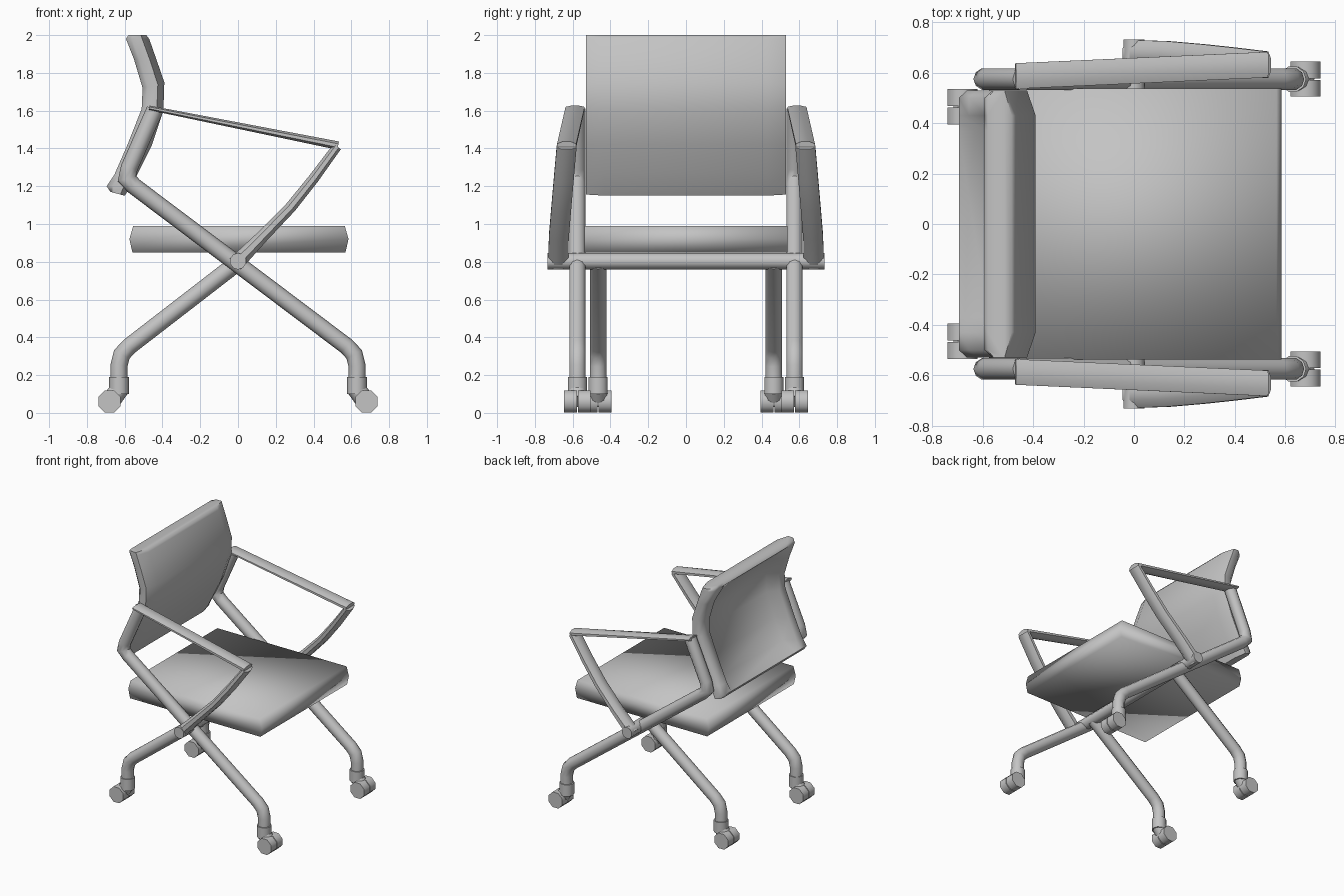
import bpy, bmesh, math
from mathutils import Vector

cube = bpy.data.objects.get("Cube")
if cube:
    bpy.data.objects.remove(cube, do_unlink=True)

grey = bpy.data.materials.new("plain_grey")
grey.use_nodes = True
colour = (0.55, 0.55, 0.55, 1)
grey.diffuse_color = colour
grey.node_tree.nodes["Principled BSDF"].inputs["Base Color"].default_value = colour


def loft(name, rings, angle=50):
    """Skin a list of equal rings, cap both ends and shade smooth."""
    bm = bmesh.new()
    loops = [[bm.verts.new(p) for p in ring] for ring in rings]
    n = len(loops[0])
    for a, b in zip(loops, loops[1:]):
        for i in range(n):
            j = (i + 1) % n
            bm.faces.new((a[i], a[j], b[j], b[i]))
    bm.faces.new(loops[0])
    bm.faces.new(loops[-1])
    bmesh.ops.recalc_face_normals(bm, faces=bm.faces)
    mesh = bpy.data.meshes.new(name)
    bm.to_mesh(mesh)
    bm.free()
    mesh.materials.append(grey)
    obj = bpy.data.objects.new(name, mesh)
    bpy.context.collection.objects.link(obj)
    bpy.ops.object.select_all(action="DESELECT")
    obj.select_set(True)
    bpy.context.view_layer.objects.active = obj
    bpy.ops.object.shade_smooth_by_angle(angle=math.radians(angle))


def sweep(name, path, width, heights, sides=10):
    """Tube along a path lying close to the xz plane, with mitred joints."""
    pts = [Vector(p) for p in path]
    rings = []
    for i, p in enumerate(pts):
        before = p - pts[i - 1] if i else pts[1] - p
        after = pts[i + 1] - p if i + 1 < len(pts) else before.copy()
        before.y = after.y = 0
        before.normalize()
        after.normalize()
        tangent = (before + after).normalized()
        across = Vector((-tangent.z, 0, tangent.x)) / max(0.5, tangent.dot(after))
        ring = []
        for k in range(sides):
            a = math.tau * (k + 0.5) / sides
            ring.append(p + Vector((0, width * math.cos(a), 0)) + across * heights[i] * math.sin(a))
        rings.append(ring)
    loft(name, rings)


def tube(name, path, radius):
    """Round tube of constant radius."""
    sweep(name, path, radius, [radius] * len(path))


def rod(name, centre, radius, y0, y1, sides=8):
    """Straight bar along y."""
    angles = [math.tau * (k + 0.5) / sides for k in range(sides)]
    loft(name, [[(centre[0] + radius * math.cos(a), y, centre[1] + radius * math.sin(a))
                 for a in angles] for y in (y0, y1)])


# Seat cushion: slab with slightly bulging sides, soft shading throughout
loft("seat", [[(0.005 + sx * (0.58 - inset), sy * 0.537, z)
               for sx, sy in ((-1, -1), (1, -1), (1, 1), (-1, 1))]
              for z, inset in ((0.85, 0.016), (0.92, 0), (0.99, 0.02))], 180)

# Backrest: front and rear profile points per row, recess in the rear rows
profile = [((-0.60, 1.15), (-0.675, 1.17)), ((-0.565, 1.2), (-0.695, 1.2)),
           ((-0.53, 1.27), (-0.655, 1.26)), ((-0.455, 1.42), (-0.585, 1.42)),
           ((-0.395, 1.6), (-0.51, 1.61)), ((-0.39, 1.75), (-0.505, 1.72)),
           ((-0.435, 1.88), (-0.55, 1.87)), ((-0.47, 1.98), (-0.593, 1.98)),
           ((-0.485, 2.0), (-0.58, 2.0))]
half = [(0.43, 1.0), (0.53, 0.7), (0.53, 0.25), (0.5, 0.0), (0.43, 0.0), (0.37, 0.6)]
section = half + [(-y, t) for y, t in reversed(half)]
rows = []
for i, (front, rear) in enumerate(profile):
    recessed = 2 <= i <= len(profile) - 3
    row = []
    for y, depth in section:
        if abs(y) < 0.4 and not recessed:
            depth = 0
        x, z = (r + (f - r) * depth for f, r in zip(front, rear))
        row.append((x, y, z))
    rows.append(row)
loft("backrest", rows, 60)

# Cross bar under the seat
rod("cross_bar", (0, 0.803), 0.044, -0.64, 0.64, 10)

for side, s in (("left", 1), ("right", -1)):
    # Long tube: front leg, rising back to the armrest post
    y = s * 0.575
    tube(f"front_leg_{side}",
         [(0.63, y, 0.16), (0.63, y, 0.25), (0.615, y, 0.31), (0.575, y, 0.353),
          (-0.55, y, 1.2), (-0.588, y, 1.24), (-0.575, y, 1.3), (-0.44, y, 1.605)], 0.045)
    # Rear leg
    y = s * 0.465
    tube(f"rear_leg_{side}",
         [(-0.63, y, 0.16), (-0.63, y, 0.25), (-0.615, y, 0.31), (-0.575, y, 0.353),
          (0, y, 0.797)], 0.045)
    # Flat armrest and its sloping support
    sweep(f"armrest_{side}", [(-0.47, s * 0.587, 1.615), (0.53, s * 0.632, 1.415)],
          0.055, [0.013, 0.024], 8)
    sweep(f"arm_support_{side}",
          [(-0.015, s * 0.677, 0.787), (0.13, s * 0.673, 0.935), (0.28, s * 0.66, 1.09),
           (0.4, s * 0.647, 1.24), (0.525, s * 0.632, 1.41)],
          0.057, [0.045, 0.035, 0.032, 0.03, 0.026], 8)
    rod(f"arm_hub_{side}", (0, 0.803), 0.044, s * 0.6, s * 0.732, 10)
    # Casters: collar, bent fork and double wheel
    for end, e, y in (("front", 1, s * 0.575), ("rear", -1, s * 0.465)):
        tube(f"{end}_collar_{side}", [(e * 0.63, y, 0.1), (e * 0.63, y, 0.19)], 0.053)
        tube(f"{end}_fork_{side}", [(e * 0.625, y, 0.13), (e * 0.675, y, 0.06)], 0.05)
        for part, a, b in (("inner", -0.07, -0.003), ("outer", 0.003, 0.07)):
            rod(f"{end}_{part}_wheel_{side}", (e * 0.68, 0.06), 0.064, y + a, y + b)
